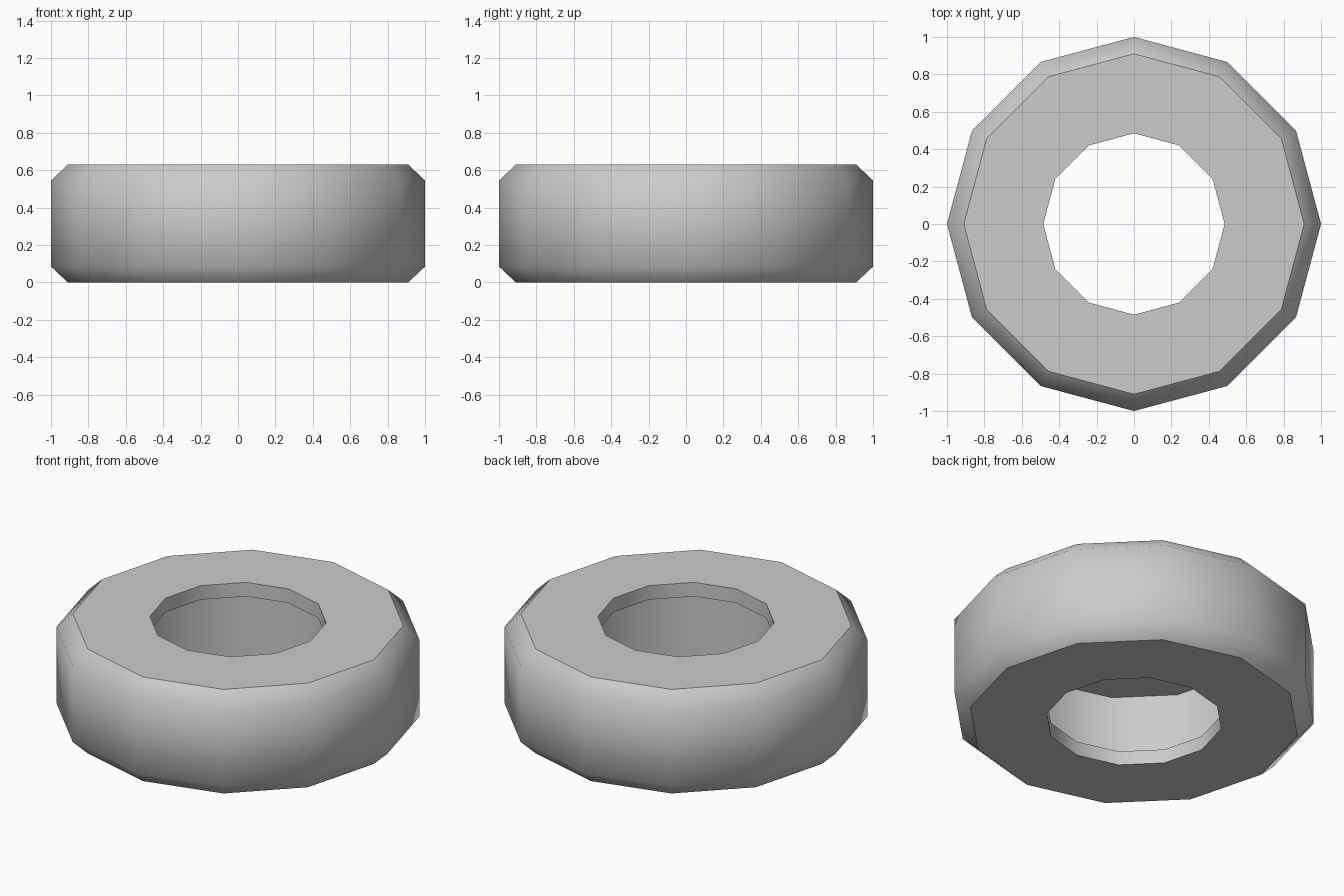
import bpy, bmesh
from math import cos, sin, pi

if "Cube" in bpy.data.objects:
    bpy.data.objects.remove(bpy.data.objects["Cube"])

SIDES = 12
# Closed cross-section (radius, height, sharp ring?): chamfered tread, lips, hollow inside
PROFILE = [
    (0.91, 0.0, True), (1.0, 0.085, False), (1.0, 0.545, False), (0.91, 0.63, True),
    (0.485, 0.63, True), (0.485, 0.545, True), (0.695, 0.545, True),
    (0.695, 0.085, True), (0.485, 0.085, True), (0.485, 0.0, True),
]

bm = bmesh.new()
rings = []
for r, z, _ in PROFILE:
    rings.append([bm.verts.new((r * cos(2 * pi * i / SIDES), r * sin(2 * pi * i / SIDES), z))
                  for i in range(SIDES)])

# Skin the rings around the profile
for k in range(len(rings)):
    a, b = rings[k], rings[(k + 1) % len(rings)]
    for i in range(SIDES):
        j = (i + 1) % SIDES
        bm.faces.new((a[i], a[j], b[j], b[i])).smooth = True

# Keep the flat faces and lips crisp, let the tread shade smoothly
for ring, (_, _, sharp) in zip(rings, PROFILE):
    for i in range(SIDES):
        bm.edges.get((ring[i], ring[(i + 1) % SIDES])).smooth = not sharp

bmesh.ops.recalc_face_normals(bm, faces=bm.faces)
mesh = bpy.data.meshes.new("tyre")
bm.to_mesh(mesh)
bm.free()
bpy.context.collection.objects.link(bpy.data.objects.new("tyre", mesh))
